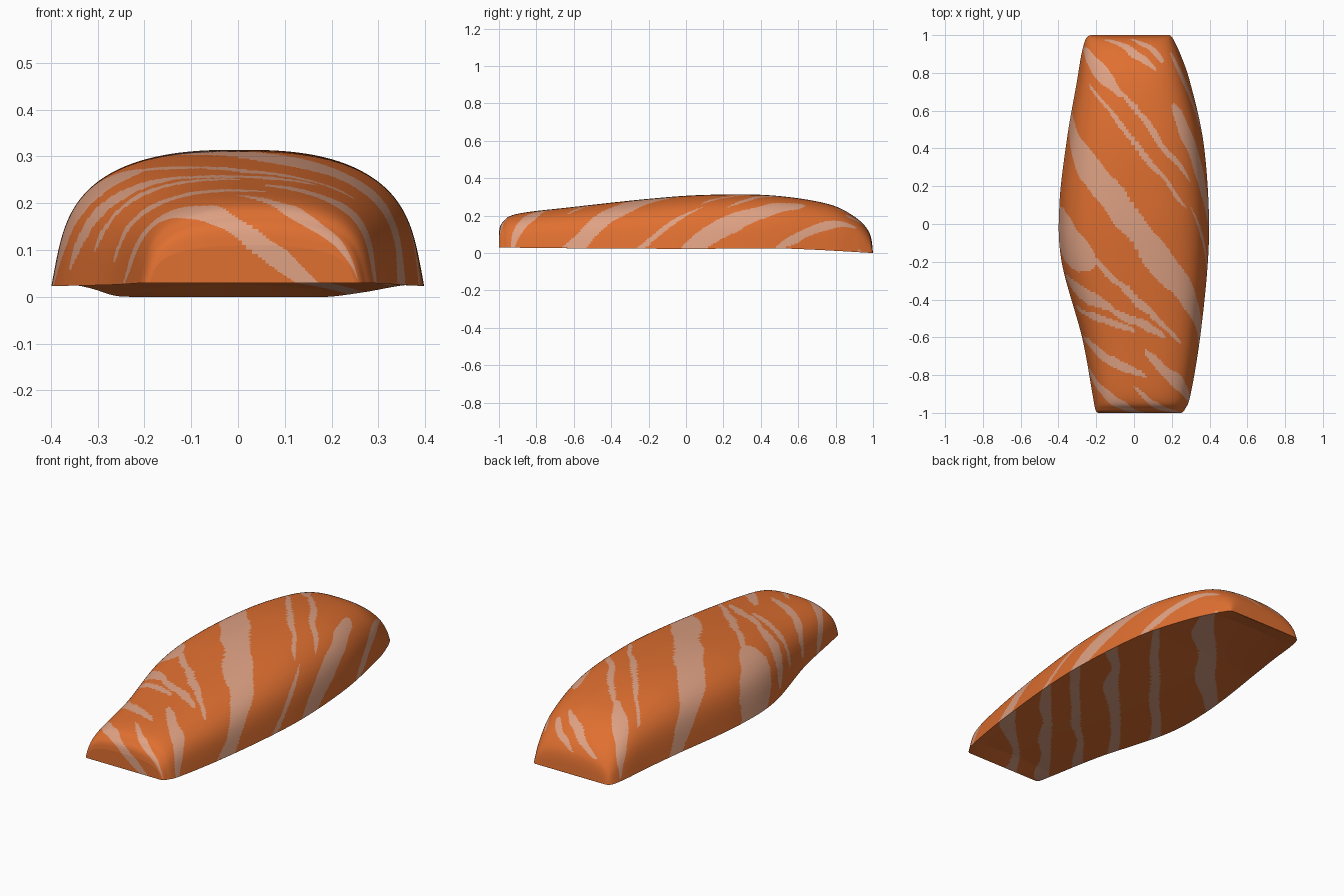
import bpy, bmesh, math
from mathutils import Vector, noise

if "Cube" in bpy.data.objects:
    bpy.data.objects.remove(bpy.data.objects["Cube"])

NU, NV = 160, 400

# Stations along the length: y, left x, right x, top z
STATIONS = [
    (-1, -.17, .235, .03), (-1, -.19, .25, .11), (-.98, -.205, .27, .165),
    (-.9, -.22, .3, .21), (-.6, -.275, .35, .247), (-.2, -.383, .391, .29),
    (.1, -.395, .395, .311), (.45, -.355, .365, .309), (.75, -.303, .297, .265),
    (.9, -.278, .245, .195), (.98, -.255, .207, .11), (1, -.23, .19, .001)]

# Fat lines on the unwrapped surface: start across/along, end across/along, half thickness
STRIPES = [
    (-.58, .72, .56, -.72, .115), (-.64, .06, -.2, -.2, .13), (-.3, -.1, .25, -.63, .025),
    (-.34, .98, -.06, .68, .06), (-.1, .74, .32, .2, .025), (-.16, 1.02, .12, .82, .025),
    (-.02, 1.03, .16, .86, .025), (-.24, .74, .3, .06, .022), (.3, .1, .54, -.28, .025),
    (.2, .62, .58, -.06, .1), (.2, .9, .54, .42, .035), (.3, .98, .5, .72, .03),
    (-.16, -.24, .24, -.62, .022), (-.46, -.28, -.1, -.45, .035), (-.13, -.45, .17, -.6, .03),
    (-.4, -.42, .0, -.57, .022), (-.34, -.6, .08, -.82, .025), (.05, -.68, .42, -1, .045),
    (-.36, -.74, .2, -1.17, .035), (.0, -.86, .3, -1.12, .022), (.36, -.5, .5, -.78, .02)]

# Fat lines on the flat underside: position along, half thickness
UNDER = [(.58, .07), (.17, .035), (-.16, .045), (-.45, .035), (-.7, .045), (-.97, .05)]


def curve(points, t):
    """Smooth curve through the points, t from 0 to 1."""
    n = len(points) - 1
    i = min(int(t * n), n - 1)
    f = t * n - i
    p0, p1, p2, p3 = (points[max(0, min(n, k))] for k in (i - 1, i, i + 1, i + 2))
    return [b + .5 * f * (c - a + f * (2*a - 5*b + 4*c - d + f * (3*(b - c) + d - a)))
            for a, b, c, d in zip(p0, p1, p2, p3)]


def is_pale(p, top, under):
    """Is this surface point inside a fat line?"""
    if under:
        wob = noise.noise(Vector((p.x * 4, p.y * 4, 5)))
        return any(abs(p.y - 1.17 * p.x - c + .06 * wob) < h + .03 * wob for c, h in UNDER)
    s = p.x + math.copysign(.6, p.x) * max(0, .8 * top - p.z)
    end = max(0, min(1, (abs(p.y) - .9) / .1))
    v = p.y + math.copysign(.9, p.y) * end * max(0, .18 - p.z)
    rough = noise.noise(Vector((s * 28 + v * 18, (v * .8 - s) * 5, 9)))
    v += .02 * noise.noise(Vector((s * 6, v * 6, 3)))
    for s0, y0, s1, y1, h in STRIPES:
        k = (s - s0) / (s1 - s0)
        if 0 < k < 1:
            half = h * math.sqrt(math.sin(math.pi * k)) + .014 * rough
            if abs(v - y0 - k * (y1 - y0)) < half:
                return True
    return False


def material(name, rgb):
    m = bpy.data.materials.new(name)
    m.diffuse_color = (*rgb, 1)
    m.use_nodes = True
    m.node_tree.nodes["Principled BSDF"].inputs["Base Color"].default_value = m.diffuse_color
    return m


# Domed cross-section with leaning sides: width share and height share
section = []
for i in range(NU + 1):
    w = 2 * i / NU - 1
    t = math.pi / 2 * (1 - abs(w)) ** 1.5
    b = math.sin(t) ** .5
    section.append((math.copysign(max(0, math.cos(t)) ** .77 * (1 - .13 * b), w), b))

# Fillet: upper and lower sheets lofted along the length, welded at the rim
bm = bmesh.new()
stations = [curve(STATIONS, j / NV) for j in range(NV + 1)]
for under in (False, True):
    rows = []
    for y, xl, xr, top in stations:
        y = max(-1, min(1, y))
        bot = .023 + .007 * y * y - .03 * max(0, 2 * y - 1) ** 1.3
        arch = .02 * min(1, (1 - abs(y)) / .1)
        row = []
        for a, b in section:
            x = (xl + xr) / 2 + a * (xr - xl) / 2
            dome = b * max(0, top - bot)
            rise = min(arch * (1 - a * a), dome) if under else dome
            row.append(bm.verts.new((x, y, max(0, bot + rise))))
        rows.append(row)
    for r0, r1, station in zip(rows, rows[1:], stations):
        for i in range(NU):
            quad = (r0[i], r0[i + 1], r1[i + 1], r1[i])
            f = bm.faces.new(quad[::-1] if under else quad)
            f.smooth = True
            f.material_index = int(is_pale(f.calc_center_median(), station[3], under))
bmesh.ops.remove_doubles(bm, verts=bm.verts, dist=1e-5)
bmesh.ops.recalc_face_normals(bm, faces=bm.faces)

mesh = bpy.data.meshes.new("fish_fillet")
bm.to_mesh(mesh)
bm.free()
mesh.materials.append(material("salmon orange", (.74, .16, .03)))
mesh.materials.append(material("pale fat", (.74, .36, .23)))
fillet = bpy.data.objects.new("fish_fillet", mesh)
bpy.context.collection.objects.link(fillet)
bpy.context.view_layer.objects.active = fillet
fillet.select_set(True)
bpy.ops.object.shade_smooth_by_angle(angle=math.radians(40))
